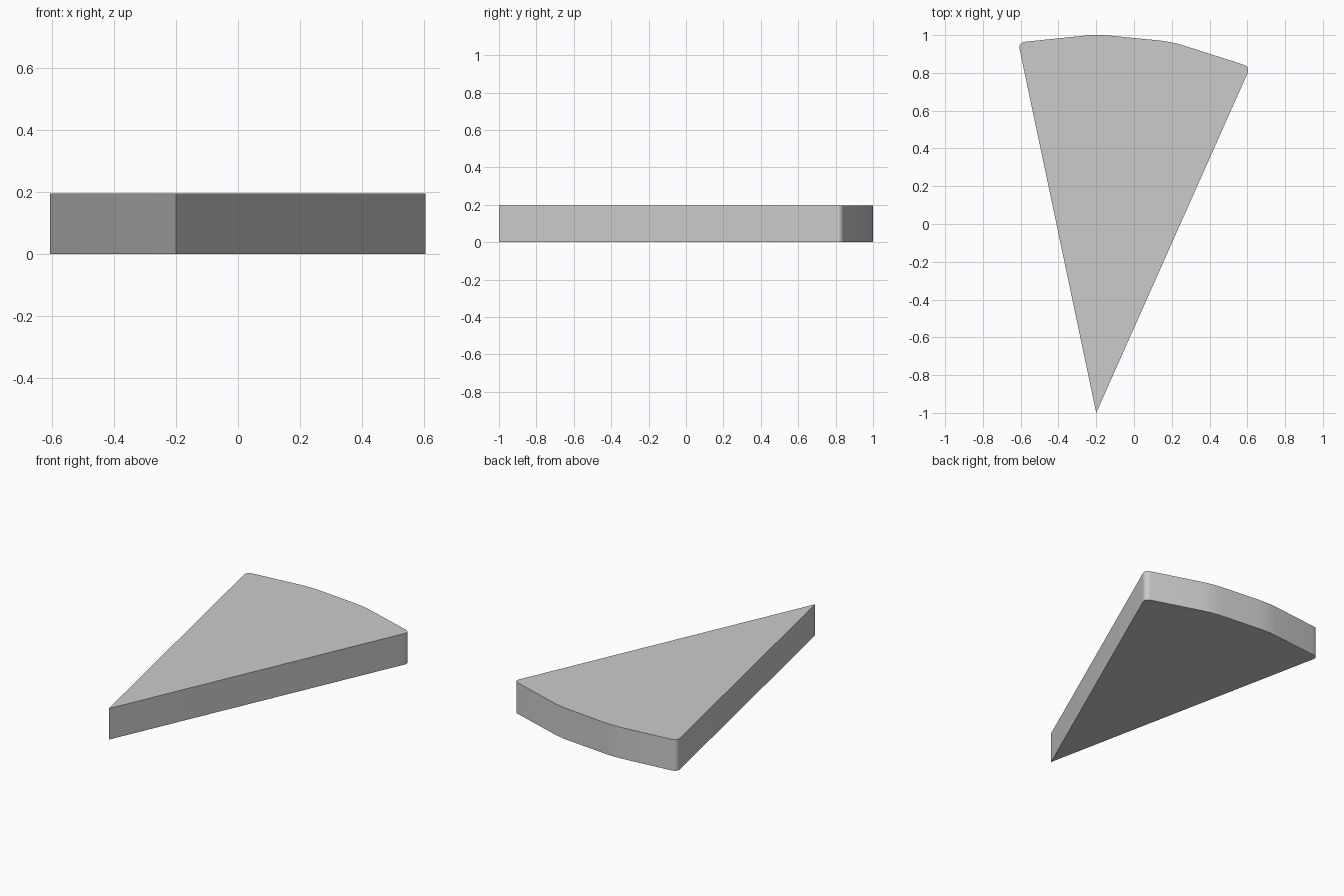
import bpy, bmesh
from mathutils import Vector

if "Cube" in bpy.data.objects:
    bpy.data.objects.remove(bpy.data.objects["Cube"])

HEIGHT = 0.196
# Corner x, y and rounding distance along each adjoining edge
CORNERS = [(-0.2, -1.0, 0.0), (0.616, 0.832, 0.04), (0.2, 0.965, 0.07),
           (-0.195, 1.004, 0.07), (-0.613, 0.961, 0.04)]


def rounded_outline(corners, steps=6):
    pts = []
    for i, (x, y, r) in enumerate(corners):
        p = Vector((x, y, 0))
        if r == 0:
            pts.append(p)
            continue
        a = Vector((*corners[i - 1][:2], 0))
        b = Vector((*corners[(i + 1) % len(corners)][:2], 0))
        s = p + (a - p).normalized() * r
        e = p + (b - p).normalized() * r
        for k in range(steps + 1):
            t = k / steps
            pts.append(s * (1 - t) ** 2 + p * 2 * t * (1 - t) + e * t * t)
    return pts


# Wedge slab: rounded outline extruded upward
bm = bmesh.new()
base = bm.faces.new([bm.verts.new(p) for p in rounded_outline(CORNERS)])
top = bmesh.ops.extrude_face_region(bm, geom=[base], use_keep_orig=True)
for v in top["geom"]:
    if isinstance(v, bmesh.types.BMVert):
        v.co.z = HEIGHT
bmesh.ops.recalc_face_normals(bm, faces=bm.faces)
mesh = bpy.data.meshes.new("wedge_slab")
bm.to_mesh(mesh)
bm.free()
slab = bpy.data.objects.new("wedge_slab", mesh)
bpy.context.collection.objects.link(slab)

# Smooth rim, sharp top and bottom edges
bpy.context.view_layer.objects.active = slab
slab.select_set(True)
bpy.ops.object.shade_smooth_by_angle()
